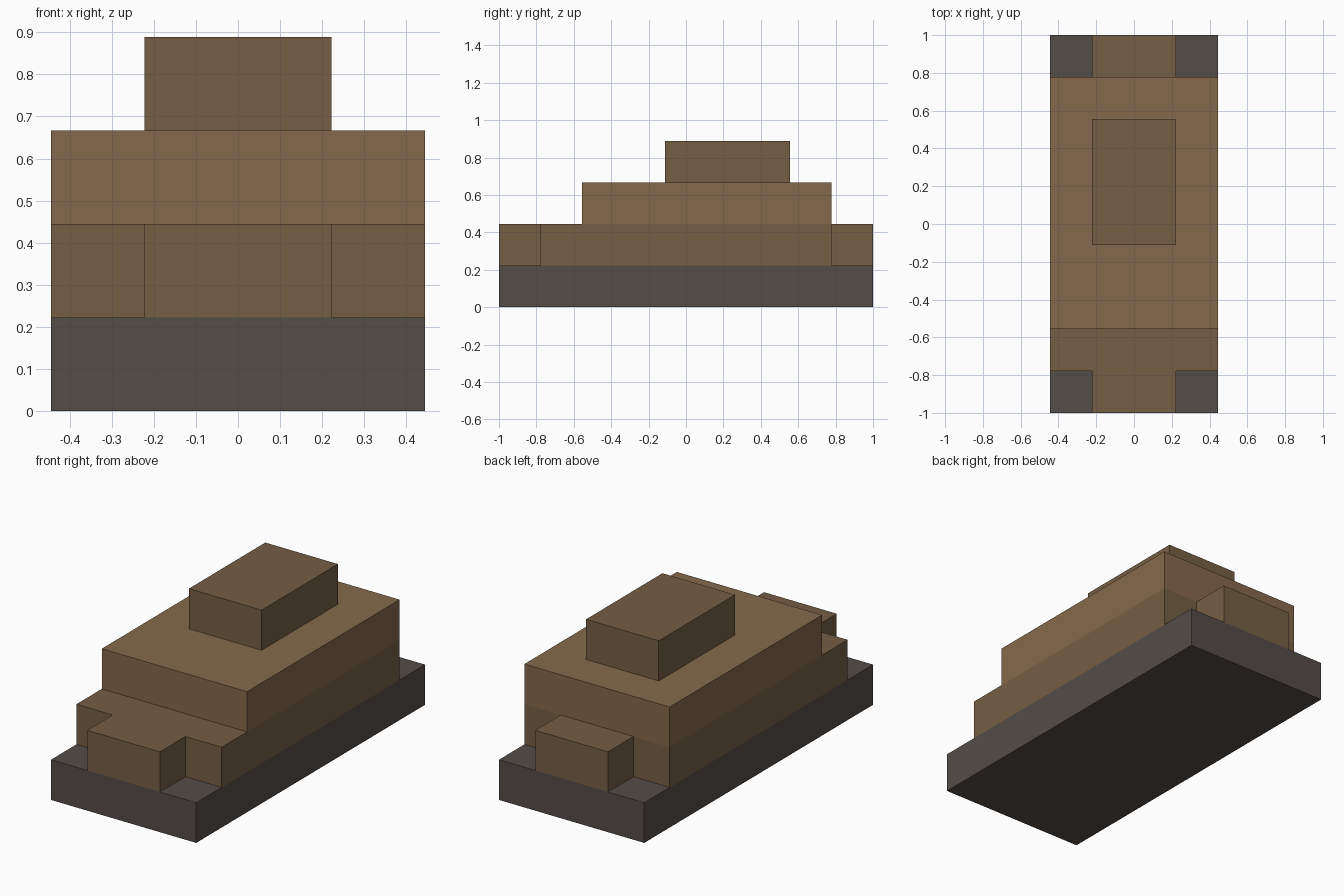
import bpy, bmesh

if "Cube" in bpy.data.objects:
    bpy.data.objects.remove(bpy.data.objects["Cube"])

U = 2 / 9  # one block unit; the model is 4 x 9 x 4 units


def material(name, rgb):
    mat = bpy.data.materials.new(name)
    mat.diffuse_color = (*rgb, 1)
    mat.use_nodes = True
    mat.node_tree.nodes["Principled BSDF"].inputs["Base Color"].default_value = mat.diffuse_color
    return mat


def slab(name, outline, level, mat):
    """Extrude a plan outline (in block units) one unit up from the given level."""
    bm = bmesh.new()
    face = bm.faces.new([bm.verts.new((x * U, y * U, level * U)) for x, y in outline])
    ext = bmesh.ops.extrude_face_region(bm, geom=[face], use_keep_orig=True)
    top = [g for g in ext["geom"] if isinstance(g, bmesh.types.BMVert)]
    bmesh.ops.translate(bm, verts=top, vec=(0, 0, U))
    bmesh.ops.recalc_face_normals(bm, faces=bm.faces)
    mesh = bpy.data.meshes.new(name)
    bm.to_mesh(mesh)
    bm.free()
    mesh.materials.append(mat)
    obj = bpy.data.objects.new(name, mesh)
    bpy.context.collection.objects.link(obj)


def rect(half_width, y0, y1):
    return [(-half_width, y0), (half_width, y0), (half_width, y1), (-half_width, y1)]


dark = material("dark_grey", (0.089, 0.074, 0.065))
brown = material("brown", (0.18, 0.112, 0.058))
light = material("light_brown", (0.235, 0.141, 0.072))

# Dark base plate
slab("base", rect(2, -4.5, 4.5), 0, dark)

# Lower body with notched corners, leaving a central tab at each end
half = [(1, -4.5), (1, -3.5), (2, -3.5), (2, 3.5), (1, 3.5), (1, 4.5)]
slab("lower_body", half + [(-x, y) for x, y in reversed(half)], 1, brown)

# Upper body, set back from the front
slab("upper_body", rect(2, -2.5, 3.5), 2, light)

# Top block
slab("top_block", rect(1, -0.5, 2.5), 3, brown)
